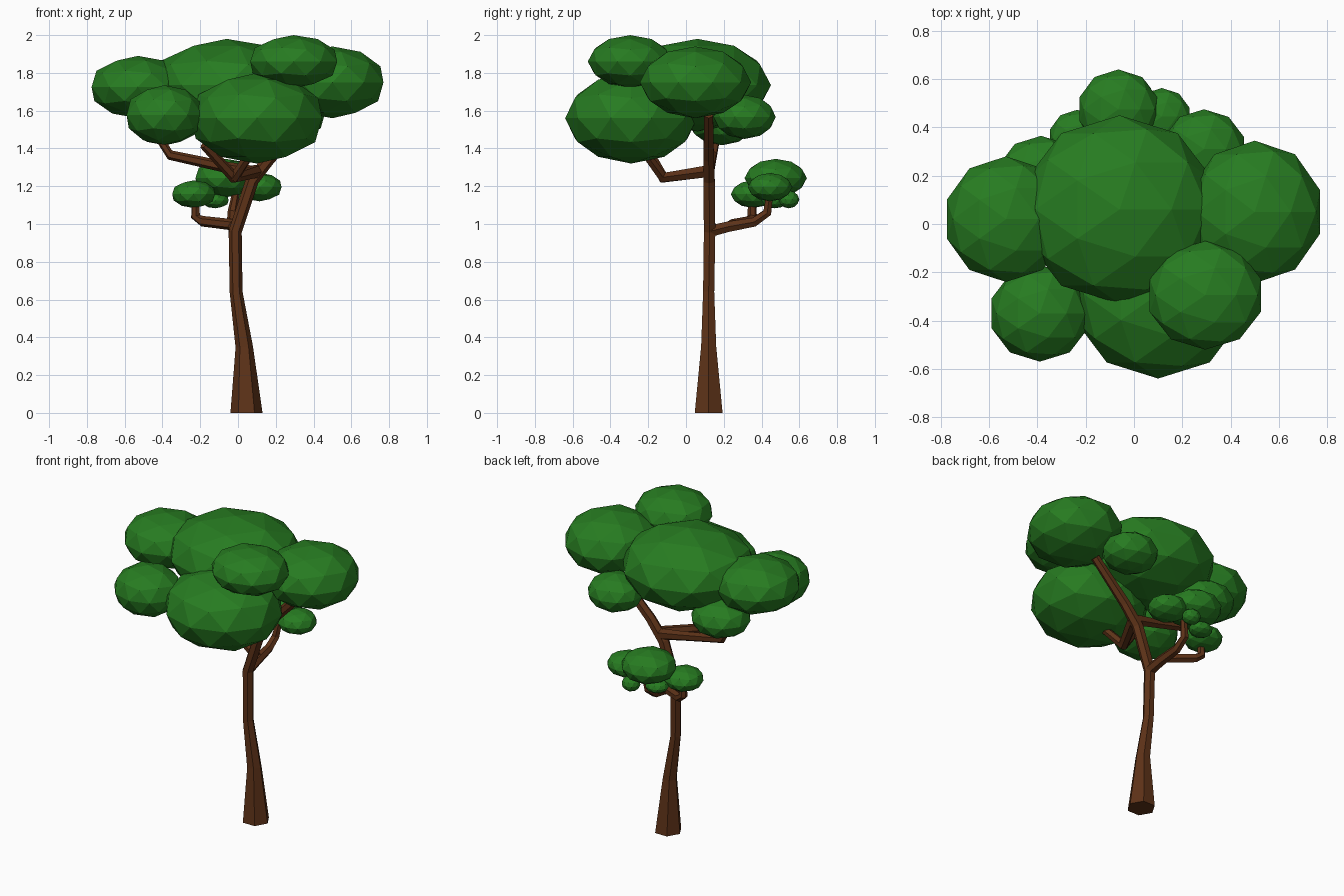
import bpy, bmesh, math
from mathutils import Vector

if "Cube" in bpy.data.objects:
    bpy.data.objects.remove(bpy.data.objects["Cube"])


def material(name, color):
    m = bpy.data.materials.new(name)
    m.diffuse_color = color
    m.use_nodes = True
    m.node_tree.nodes["Principled BSDF"].inputs["Base Color"].default_value = m.diffuse_color
    return m


BARK = material("bark", (0.11, 0.032, 0.009, 1))
LEAF = material("leaf", (0.02, 0.2, 0.015, 1))


def finish(bm, name, mat):
    bmesh.ops.recalc_face_normals(bm, faces=bm.faces)
    me = bpy.data.meshes.new(name)
    bm.to_mesh(me)
    bm.free()
    me.materials.append(mat)
    ob = bpy.data.objects.new(name, me)
    bpy.context.collection.objects.link(ob)
    return ob


def limb(name, path, sides=6, flat_start=False):
    """Tapered low-poly tube through (x, y, z, radius) points."""
    bm = bmesh.new()
    pts = [Vector(p[:3]) for p in path]
    rings = []
    ref = None
    for i, p in enumerate(pts):
        t = (pts[min(i + 1, len(pts) - 1)] - pts[max(i - 1, 0)]).normalized()
        if flat_start and i == 0:
            t = Vector((0, 0, 1))
        if ref is None:
            ref = Vector((1, 0, 0)) if abs(t.x) < 0.8 else Vector((0, 0, 1))
        u = (ref - t * ref.dot(t)).normalized()
        v = t.cross(u)
        ref = u
        ring = []
        for k in range(sides):
            a = 2 * math.pi * k / sides
            ring.append(bm.verts.new(p + (u * math.cos(a) + v * math.sin(a)) * path[i][3]))
        rings.append(ring)
    for a, b in zip(rings, rings[1:]):
        for k in range(sides):
            j = (k + 1) % sides
            bm.faces.new((a[k], a[j], b[j], b[k]))
    bm.faces.new(rings[0][::-1])
    bm.faces.new(rings[-1])
    return finish(bm, name, BARK)


def clump(name, center, radii):
    """Squashed icosphere leaf clump that fills the given half-extents."""
    bm = bmesh.new()
    bmesh.ops.create_icosphere(bm, subdivisions=2, radius=1)
    ext = [max(abs(v.co[k]) for v in bm.verts) for k in range(3)]
    for v in bm.verts:
        v.co = Vector([center[k] + v.co[k] * radii[k] / ext[k] for k in range(3)])
    return finish(bm, name, LEAF)


# Trunk, bending right into the crown
limb("trunk", [(0.045, 0.12, 0, 0.085), (0.033, 0.12, 0.35, 0.046),
               (-0.01, 0.12, 0.64, 0.034), (-0.015, 0.125, 0.96, 0.035),
               (0.075, 0.122, 1.23, 0.035), (0.17, 0.12, 1.35, 0.032),
               (0.40, 0.12, 1.58, 0.027)], flat_start=True)

# Upper branches
limb("left_branch", [(0.09, 0.12, 1.27, 0.036), (-0.06, 0.125, 1.30, 0.030),
                     (-0.36, 0.14, 1.365, 0.026), (-0.42, 0.16, 1.46, 0.022)])
limb("front_branch", [(0.10, 0.12, 1.28, 0.036), (-0.02, -0.12, 1.245, 0.030),
                      (-0.18, -0.22, 1.42, 0.025)])
limb("front_branch_fork", [(-0.02, -0.12, 1.245, 0.028), (0.07, -0.22, 1.38, 0.024)])

# Low rear branch with two twigs
limb("rear_branch", [(-0.015, 0.12, 0.96, 0.035), (-0.02, 0.22, 0.985, 0.032),
                     (-0.03, 0.36, 1.01, 0.028), (-0.03, 0.43, 1.06, 0.026),
                     (-0.01, 0.445, 1.17, 0.02)])
limb("rear_branch_twig", [(-0.02, 0.24, 0.995, 0.03), (-0.19, 0.34, 1.015, 0.028),
                          (-0.225, 0.35, 1.04, 0.026), (-0.225, 0.35, 1.13, 0.02)])

# Crown clumps
for name, c, r in [
    ("crown_center", (-0.06, 0.06, 1.735), (0.39, 0.39, 0.245)),
    ("crown_right", (0.50, 0.05, 1.75), (0.27, 0.295, 0.19)),
    ("crown_left", (-0.53, 0.02, 1.725), (0.245, 0.26, 0.165)),
    ("crown_front", (0.10, -0.29, 1.56), (0.345, 0.35, 0.24)),
    ("crown_top", (0.295, -0.295, 1.86), (0.23, 0.225, 0.14)),
    ("crown_front_left", (-0.39, -0.37, 1.577), (0.20, 0.20, 0.158)),
    ("crown_back_right", (0.29, 0.31, 1.567), (0.165, 0.165, 0.117)),
    ("crown_back_left", (-0.385, 0.19, 1.535), (0.175, 0.175, 0.118)),
]:
    clump(name, c, r)

# Low rear clumps
for name, c, r in [
    ("low_clump_main", (-0.065, 0.475, 1.243), (0.16, 0.165, 0.102)),
    ("low_clump_right", (0.115, 0.445, 1.195), (0.115, 0.118, 0.075)),
    ("low_clump_left", (-0.235, 0.355, 1.158), (0.113, 0.118, 0.073)),
    ("low_clump_small_back", (0.015, 0.545, 1.13), (0.055, 0.055, 0.047)),
    ("low_clump_small_left", (-0.12, 0.47, 1.125), (0.07, 0.07, 0.042)),
]:
    clump(name, c, r)
